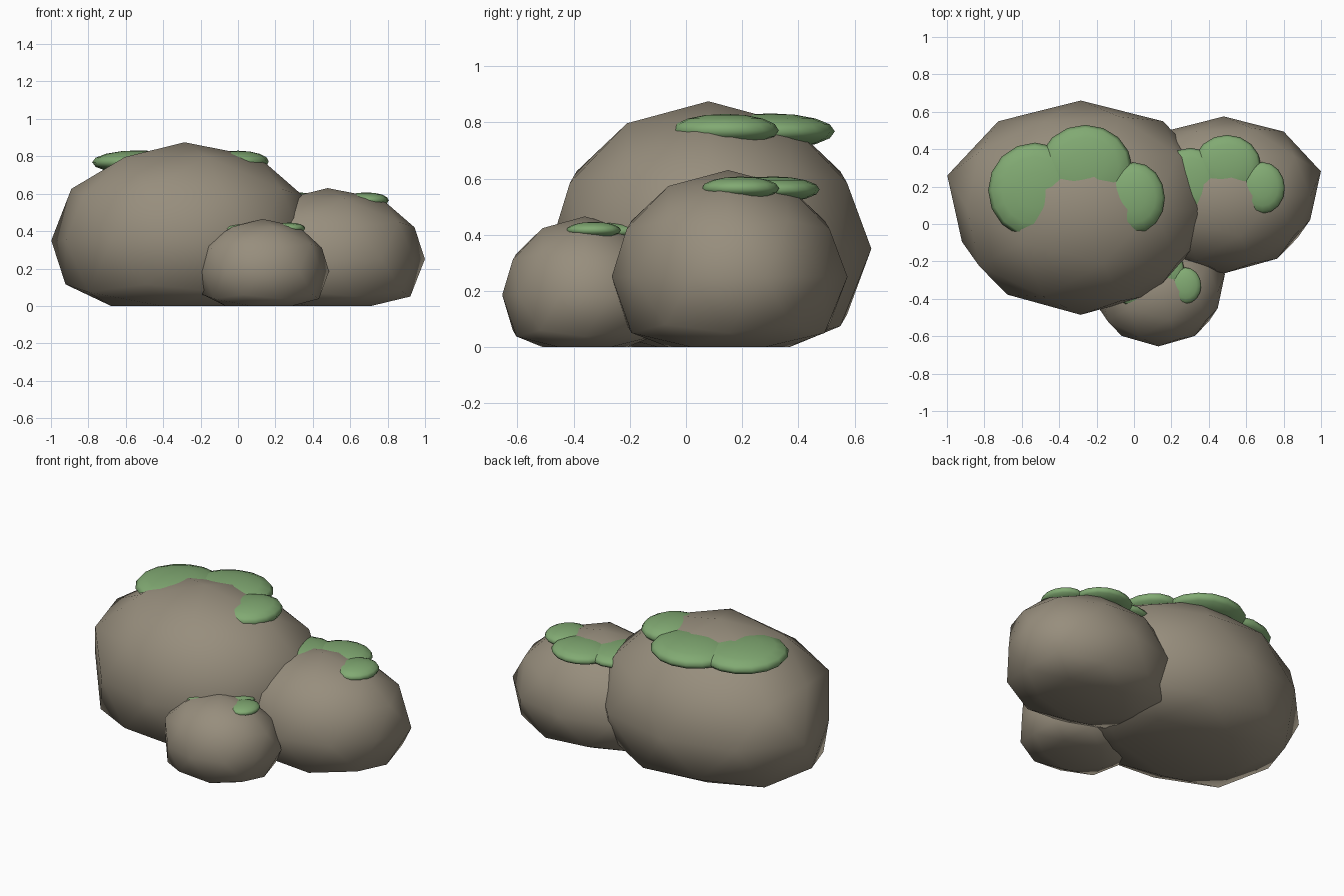
import bpy, bmesh, math

if "Cube" in bpy.data.objects:
    bpy.data.objects.remove(bpy.data.objects["Cube"])


def material(name, rgb):
    m = bpy.data.materials.new(name)
    m.diffuse_color = (*rgb, 1)
    m.use_nodes = True
    m.node_tree.nodes["Principled BSDF"].inputs["Base Color"].default_value = m.diffuse_color
    return m


STONE = material("grey brown stone", (0.31, 0.27, 0.205))
MOSS = material("moss green", (0.22, 0.40, 0.17))


def finish(bm, name, mat, loc):
    for f in bm.faces:
        f.smooth = True
    me = bpy.data.meshes.new(name)
    bm.to_mesh(me)
    bm.free()
    me.materials.append(mat)
    ob = bpy.data.objects.new(name, me)
    ob.location = loc
    bpy.context.collection.objects.link(ob)


# Boulder: squashed icosphere, slightly chipped, flattened on the ground
def boulder(name, c, r):
    bm = bmesh.new()
    bmesh.ops.create_icosphere(bm, subdivisions=2, radius=1)
    for v in bm.verts:
        x, y, z = v.co
        if abs(z) < 0.1 and y < -0.1:
            x, y = x * 0.89, y * 0.975
        elif abs(y) < 0.1 and abs(x) > 0.6:
            x *= 0.95
        v.co = (x * r[0], y * r[1], max(z * r[2], -c[2]))
    finish(bm, name, STONE, c)


# Moss patch: flat ellipsoid
def moss(name, c, r):
    bm = bmesh.new()
    bmesh.ops.create_uvsphere(bm, u_segments=16, v_segments=8, radius=1)
    for v in bm.verts:
        v.co = (v.co.x * r[0], v.co.y * r[1], v.co.z * r[2])
    finish(bm, name, MOSS, c)


# name, centre, radii, moss scale, moss height
ROCKS = [
    ("large_boulder", (-0.285, 0.08, 0.35), (0.75, 0.58, 0.525), 1.0, 0.768),
    ("medium_boulder", (0.48, 0.15, 0.25), (0.546, 0.425, 0.38), 0.725, 0.561),
    ("small_boulder", (0.13, -0.36, 0.185), (0.375, 0.302, 0.28), 0.51, 0.412),
]
# moss offset from boulder centre and radii, for the large boulder
PATCHES = [
    ("left", (-0.245, 0.10, 0.0), (0.25, 0.255, 0.064)),
    ("back", (0.025, 0.22, 0.0), (0.25, 0.23, 0.064)),
    ("right", (0.285, 0.06, 0.004), (0.165, 0.19, 0.058)),
]

for name, c, r, s, h in ROCKS:
    boulder(name, c, r)
    for side, o, pr in PATCHES:
        moss(f"{name}_moss_{side}",
             (c[0] + o[0] * s, c[1] + o[1] * s, h + o[2]),
             [k * s for k in pr])
